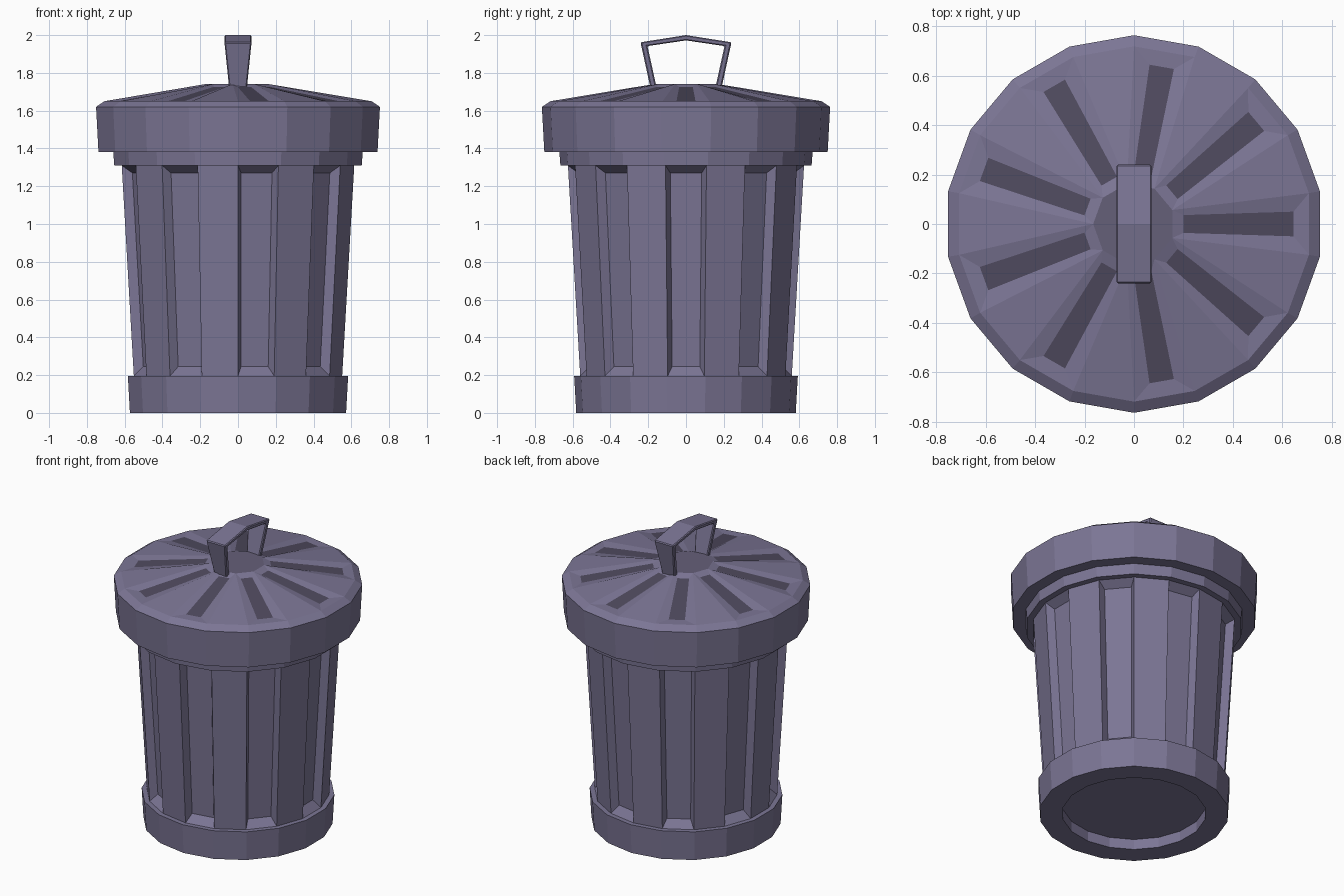
import bpy, bmesh
from math import sin, cos, radians
from mathutils import Matrix, Vector

if "Cube" in bpy.data.objects:
    bpy.data.objects.remove(bpy.data.objects["Cube"])

SIDES = 18


def material(name, rgb):
    m = bpy.data.materials.new(name)
    m.diffuse_color = (*rgb, 1)
    m.use_nodes = True
    m.node_tree.nodes["Principled BSDF"].inputs["Base Color"].default_value = m.diffuse_color
    return m


metal = material("metal", (0.20, 0.18, 0.30))
shade = material("metal_shade", (0.13, 0.115, 0.19))
dark = material("metal_dark", (0.08, 0.07, 0.115))


def polar(r, deg, z):
    a = radians(deg)
    return Vector((r * cos(a), r * sin(a), z))


def finish(bm, name, mats=(metal,)):
    bmesh.ops.remove_doubles(bm, verts=bm.verts, dist=0.0005)
    bmesh.ops.recalc_face_normals(bm, faces=bm.faces)
    me = bpy.data.meshes.new(name)
    bm.to_mesh(me)
    bm.free()
    ob = bpy.data.objects.new(name, me)
    bpy.context.collection.objects.link(ob)
    for m in mats:
        me.materials.append(m)
    return ob


def add_lathe(bm, profile, cap_start=True, cap_end=True):
    """Turn (radius, z) points into an 18-sided shell."""
    rings = [[bm.verts.new(polar(r, 10 + 20 * i, z)) for i in range(SIDES)]
             for r, z in profile]
    for a, b in zip(rings, rings[1:]):
        for i in range(SIDES):
            j = (i + 1) % SIDES
            bm.faces.new((a[i], a[j], b[j], b[i]))
    if cap_start:
        bm.faces.new(rings[0][::-1])
    if cap_end:
        bm.faces.new(rings[-1])


def add_face(bm, points, mat=0):
    f = bm.faces.new([bm.verts.new(p) for p in points])
    f.material_index = mat


def add_inset(bm, outer, inner, mat=0):
    """Panel sunk inside a quad, with four sloped sides."""
    for i in range(4):
        j = (i + 1) % 4
        add_face(bm, (outer[i], outer[j], inner[j], inner[i]))
    add_face(bm, inner, mat)


# Base ring with hollow underside
bm = bmesh.new()
add_lathe(bm, [(0.44, 0.07), (0.44, 0), (0.581, 0), (0.592, 0.195)])
finish(bm, "base_ring")

# Fluted body: plain and sunk panels alternate
R0, Z0, R1, Z1 = 0.56, 0.195, 0.625, 1.31
bm = bmesh.new()
for k in range(9):
    a = 40 * k
    add_face(bm, (polar(R0, a + 10, Z0), polar(R0, a + 30, Z0),
                  polar(R1, a + 30, Z1), polar(R1, a + 10, Z1)))
    rot = Matrix.Rotation(radians(a), 3, 'Z')
    outer = [polar(R0, a - 10, Z0), polar(R0, a + 10, Z0),
             polar(R1, a + 10, Z1), polar(R1, a - 10, Z1)]
    inner = [rot @ Vector(p) for p in ((0.507, -0.073, 0.245), (0.507, 0.073, 0.245),
                                       (0.565, 0.083, 1.27), (0.565, -0.083, 1.27))]
    add_inset(bm, outer, inner)
finish(bm, "fluted_body")

# Collar under the lid
bm = bmesh.new()
add_lathe(bm, [(0.665, 1.31), (0.672, 1.40)])
finish(bm, "collar")

# Lid: rim, sloped top with nine sunk slots, flat centre
bm = bmesh.new()
add_lathe(bm, [(0.75, 1.38), (0.763, 1.62), (0.718, 1.65)], cap_end=False)
RO, ZO, RI, ZI = 0.718, 1.65, 0.165, 1.742
for k in range(9):
    a = 40 * k
    rot = Matrix.Rotation(radians(a), 3, 'Z')
    outer = [polar(RO, a - 10, ZO), polar(RO, a + 10, ZO),
             polar(RI, a + 20, ZI), polar(RI, a - 20, ZI)]
    slot = [rot @ Vector(p) for p in ((0.645, -0.05, 1.652), (0.645, 0.05, 1.652),
                                      (0.2, 0.036, 1.725), (0.2, -0.036, 1.725))]
    add_inset(bm, outer, slot, 2)
    add_face(bm, (polar(RO, a + 10, ZO), polar(RO, a + 30, ZO), polar(RI, a + 20, ZI)))
add_face(bm, [polar(RI, 40 * k + 20, ZI) for k in range(9)], 1)
finish(bm, "lid", (metal, shade, dark))

# Handle: flared strap, (y, z, half width) for outside and inside lines
outside = [(-0.188, 1.72, 0.047), (-0.241, 1.962, 0.072), (0, 2.0, 0.072),
           (0.241, 1.962, 0.072), (0.188, 1.72, 0.047)]
inside = [(-0.155, 1.72, 0.047), (-0.204, 1.942, 0.069), (0, 1.972, 0.069),
          (0.204, 1.942, 0.069), (0.155, 1.72, 0.047)]
bm = bmesh.new()
loops = [[bm.verts.new(p) for p in ((-wo, yo, zo), (wo, yo, zo), (wi, yi, zi), (-wi, yi, zi))]
         for (yo, zo, wo), (yi, zi, wi) in zip(outside, inside)]
for a, b in zip(loops, loops[1:]):
    for i in range(4):
        j = (i + 1) % 4
        bm.faces.new((a[i], a[j], b[j], b[i]))
bm.faces.new(loops[0])
bm.faces.new(loops[-1])
handle = finish(bm, "handle")
bev = handle.modifiers.new("edge_bevel", 'BEVEL')
bev.width = 0.006
bev.segments = 1
bev.limit_method = 'ANGLE'
bev.angle_limit = radians(40)
